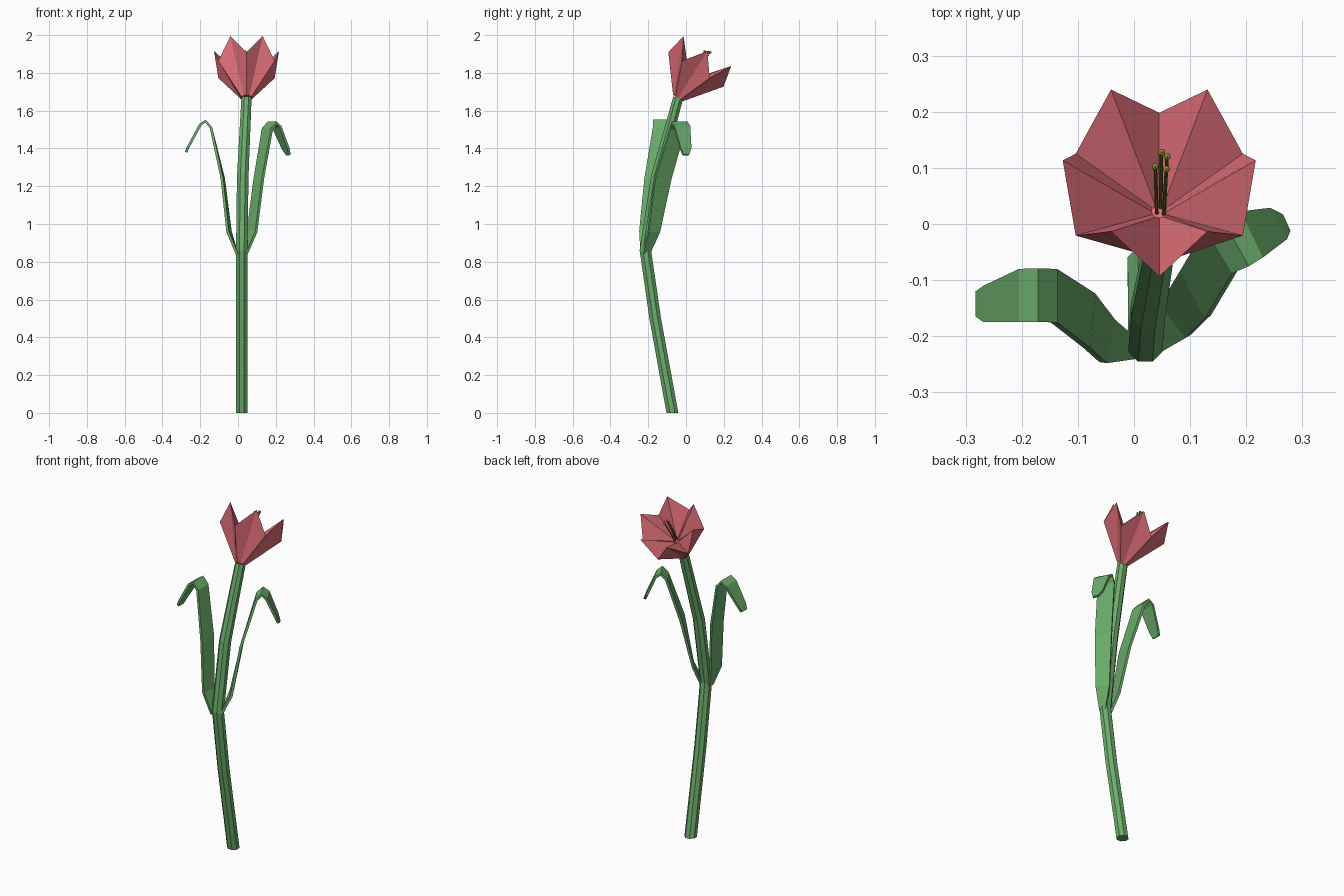
import bpy, math
from mathutils import Vector, Matrix

if "Cube" in bpy.data.objects:
    bpy.data.objects.remove(bpy.data.objects["Cube"])


def material(name, rgb):
    m = bpy.data.materials.new(name)
    m.diffuse_color = (*rgb, 1)
    m.use_nodes = True
    m.node_tree.nodes["Principled BSDF"].inputs["Base Color"].default_value = m.diffuse_color
    return m


GREEN = material("leaf_green", (0.15, 0.42, 0.15))
RED = material("petal_red", (0.75, 0.16, 0.19))
OLIVE = material("filament_olive", (0.22, 0.2, 0.03))
YELLOW = material("anther_yellow", (0.45, 0.42, 0.05))


def loft(name, rings, mat, closed=True):
    """Skin equal-length rings; closed rings get end caps."""
    n = len(rings[0])
    verts = [v for r in rings for v in r]
    faces = []
    for i in range(len(rings) - 1):
        for j in range(n if closed else n - 1):
            k = (j + 1) % n
            faces.append((i*n + j, i*n + k, (i+1)*n + k, (i+1)*n + j))
    if closed:
        faces += [tuple(reversed(range(n))),
                  tuple(range((len(rings)-1)*n, len(rings)*n))]
    me = bpy.data.meshes.new(name)
    me.from_pydata(verts, [], faces)
    me.materials.append(mat)
    ob = bpy.data.objects.new(name, me)
    bpy.context.collection.objects.link(ob)
    return ob


def ring(n, r, h, twist=0.0):
    return [Vector((r*math.cos(math.tau*i/n + twist),
                    r*math.sin(math.tau*i/n + twist), h)) for i in range(n)]


# Stem: bent tube, each ring tilted to follow the path
TILT = math.radians(-32)
stem_path = [(0.02, -0.072, 0, 0.034, 0), (0.02, -0.163, 0.5, 0.033, -9),
             (0.02, -0.215, 0.86, 0.033, 0), (0.025, -0.155, 1.25, 0.033, 11),
             (0.045, -0.042, 1.667, 0.029, 20)]
stem_rings = []
for x, y, z, r, a in stem_path:
    mat = Matrix.Translation((x, y, z)) @ Matrix.Rotation(math.radians(-a), 4, 'X')
    stem_rings.append([mat @ v for v in ring(8, r, 0, math.pi/8)])
loft("stem", stem_rings, GREEN)

# Leaves: (front edge x, y), (back edge x, y), z per section
left = [((-0.005, -0.24), (-0.005, -0.2), 0.84), ((-0.055, -0.247), (-0.04, -0.17), 0.96),
        ((-0.085, -0.22), (-0.076, -0.123), 1.24), ((-0.143, -0.175), (-0.143, -0.08), 1.51),
        ((-0.172, -0.175), (-0.172, -0.079), 1.545), ((-0.2, -0.175), (-0.2, -0.08), 1.525),
        ((-0.262, -0.175), (-0.262, -0.11), 1.41), ((-0.276, -0.165), (-0.276, -0.12), 1.38)]
right = [((0.045, -0.23), (0.035, -0.195), 0.84), ((0.097, -0.2), (0.052, -0.14), 0.96),
         ((0.132, -0.165), (0.088, -0.08), 1.24), ((0.18, -0.085), (0.132, -0.005), 1.505),
         ((0.205, -0.075), (0.158, 0.01), 1.535), ((0.225, -0.062), (0.185, 0.02), 1.515),
         ((0.267, -0.03), (0.237, 0.026), 1.4), ((0.273, -0.015), (0.26, 0.014), 1.365)]
for name, rows in (("left_leaf", left), ("right_leaf", right)):
    leaf = loft(name, [[Vector((*f, z)), Vector((*b, z))] for f, b, z in rows], GREEN, False)
    sol = leaf.modifiers.new("thickness", 'SOLIDIFY')
    sol.thickness, sol.offset = 0.014, 0

# Blossom: six pointed petals around a tilted axis, shallow inside
head = Matrix.Translation((0.045, -0.042, 1.667)) @ Matrix.Rotation(TILT, 4, 'X')
rim = ring(12, 0.172, 0)
for i, v in enumerate(rim):
    v.z = 0.178 if i % 2 else 0.293
blossom = loft("petals", [ring(12, 0.031, 0), rim, ring(12, 0.014, 0.122)], RED)
blossom.matrix_world = head

# Stamens: thin filaments with round anthers
for i, (x, y, top) in enumerate([(0.004, 0.016, 0.295), (0.014, 0.008, 0.293),
                                 (-0.007, -0.008, 0.285), (0.013, -0.012, 0.283)]):
    base = [v + Vector((x*0.6, y*0.5, 0)) for v in ring(6, 0.0035, 0.115)]
    tip = [v + Vector((x, y, 0)) for v in ring(6, 0.003, top)]
    fil = loft(f"filament_{i+1}", [base, tip], OLIVE)
    fil.matrix_world = head
    bpy.ops.mesh.primitive_ico_sphere_add(subdivisions=1, radius=0.007,
                                          location=head @ Vector((x, y, top)))
    anther = bpy.context.object
    anther.name = f"anther_{i+1}"
    anther.data.materials.append(YELLOW)
